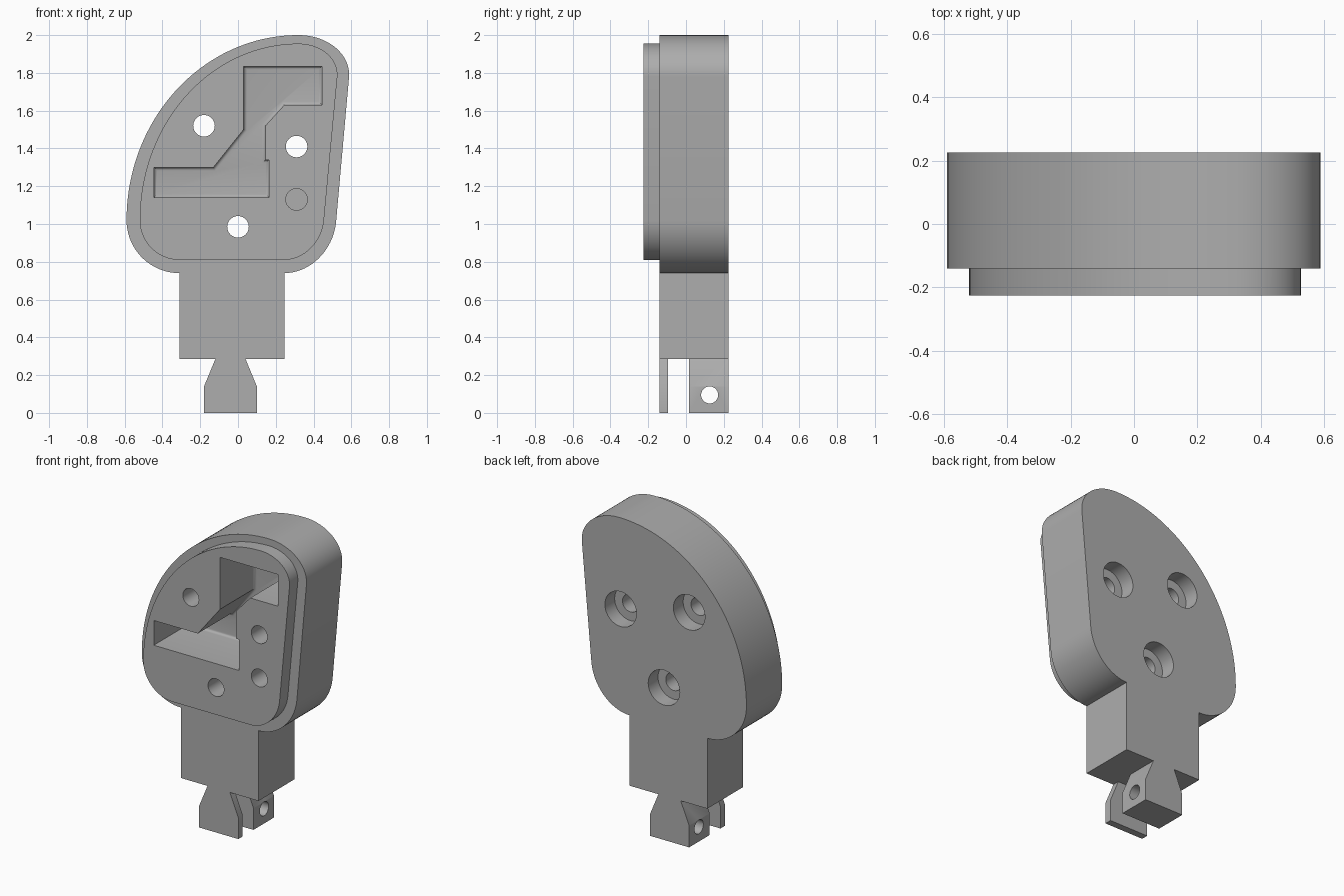
import bpy, bmesh, math
from mathutils import Vector
from mathutils.geometry import interpolate_bezier

if "Cube" in bpy.data.objects:
    bpy.data.objects.remove(bpy.data.objects["Cube"])

grey = bpy.data.materials.new("plain_grey")
grey.use_nodes = True
colour = (0.42, 0.42, 0.42, 1)
grey.diffuse_color = colour
grey.node_tree.nodes["Principled BSDF"].inputs["Base Color"].default_value = colour

FRONT, LEDGE, BACK = -0.225, -0.14, 0.225
K = 0.552  # handle ratio for a quarter ellipse


def corner(a, peak, b, k=K, n=20):
    """Rounded corner from a to b, pulled towards peak."""
    a, p, b = Vector(a), Vector(peak), Vector(b)
    return [tuple(v) for v in interpolate_bezier(a, a.lerp(p, k), b.lerp(p, k), b, n)]


def shell(left, right_low, right_high, top, low, shoulder=1.02):
    """Teardrop outline, clockwise from the lower left to the lower right."""
    pts = corner((-0.31, low), (left, low), (left, shoulder))
    pts += corner((left, shoulder), (left, top), (0.32, top), n=40)[1:]
    pts += corner((0.32, top), (right_high + 0.012, top), (right_high, 1.78))[1:]
    pts += corner((right_low, shoulder), (right_low - 0.02, low), (0.245, low))
    return pts


def prism(name, pts, y0, y1, bevel=0):
    """Extrude an x-z outline from y0 to y1, optionally rounding the y1 end."""
    bm = bmesh.new()
    face = bm.faces.new([bm.verts.new((x, y0, z)) for x, z in pts])
    out = bmesh.ops.extrude_face_region(bm, geom=[face], use_keep_orig=True)
    moved = [g for g in out["geom"] if isinstance(g, bmesh.types.BMVert)]
    bmesh.ops.translate(bm, verts=moved, vec=(0, y1 - y0, 0))
    bmesh.ops.recalc_face_normals(bm, faces=bm.faces)
    if bevel:
        rim = [e for e in bm.edges if all(abs(v.co.y - y1) < 1e-5 for v in e.verts)]
        bmesh.ops.bevel(bm, geom=rim, offset=bevel, segments=4, profile=0.5, affect='EDGES')
    mesh = bpy.data.meshes.new(name)
    bm.to_mesh(mesh)
    bm.free()
    mesh.materials.append(grey)
    ob = bpy.data.objects.new(name, mesh)
    bpy.context.collection.objects.link(ob)
    return ob


def disc(x, z, r, n=40):
    return [(x + r * math.cos(math.tau * i / n), z + r * math.sin(math.tau * i / n)) for i in range(n)]


def combine(target, other, operation):
    """Apply a boolean and discard the helper."""
    other.hide_render = True
    mod = target.modifiers.new("combine", 'BOOLEAN')
    mod.operation, mod.object, mod.solver = operation, other, 'EXACT'
    bpy.context.view_layer.objects.active = target
    bpy.ops.object.modifier_apply(modifier=mod.name)
    bpy.data.objects.remove(other)


# Housing with neck and waisted tang in one profile
neck = [(0.245, 0.285), (0.04, 0.285), (0.10, 0.14), (0.10, 0),
        (-0.18, 0), (-0.18, 0.14), (-0.12, 0.285), (-0.31, 0.285)]
housing = prism("housing", shell(-0.59, 0.52, 0.588, 2.0, 0.74) + neck, LEDGE, BACK)

# Raised front plate
plate = prism("front_plate", shell(-0.52, 0.455, 0.526, 1.955, 0.81), FRONT, LEDGE + 0.05)
combine(housing, plate, 'UNION')

# Stepped pocket with a rounded floor edge
pocket = [(0.03, 1.835), (0.445, 1.835), (0.445, 1.63), (0.245, 1.63),
          (0.145, 1.52), (0.145, 1.34), (0.165, 1.34), (0.165, 1.14),
          (-0.445, 1.14), (-0.445, 1.30), (-0.13, 1.30), (0.03, 1.50)]
combine(housing, prism("pocket_cutter", pocket, FRONT - 0.1, 0.125, bevel=0.018), 'DIFFERENCE')

# Screw holes with counterbores at the back
for x, z in [(-0.18, 1.52), (0.31, 1.41), (0, 0.985)]:
    combine(housing, prism("screw_cutter", disc(x, z, 0.057), FRONT - 0.1, BACK + 0.1), 'DIFFERENCE')
    combine(housing, prism("counterbore_cutter", disc(x, z, 0.113), BACK - 0.1, BACK + 0.1), 'DIFFERENCE')

# Blind hole in the front
combine(housing, prism("blind_cutter", disc(0.31, 1.13, 0.057), FRONT - 0.1, 0.0), 'DIFFERENCE')

# Slot splitting the tang
slot = [(-0.25, -0.1), (0.2, -0.1), (0.2, 0.285), (-0.25, 0.285)]
combine(housing, prism("slot_cutter", slot, -0.095, 0.015), 'DIFFERENCE')

# Cross pin hole through the rear prong
pin = prism("pin_cutter", disc(0, 0, 0.045), -0.4, 0.4)
pin.rotation_euler = (0, 0, math.pi / 2)
pin.location = (0, 0.125, 0.095)
bpy.context.view_layer.update()
combine(housing, pin, 'DIFFERENCE')

# Smooth the curved walls, keep edges crisp
bpy.ops.object.select_all(action='DESELECT')
housing.select_set(True)
bpy.context.view_layer.objects.active = housing
bpy.ops.object.shade_smooth_by_angle(angle=math.radians(30))
